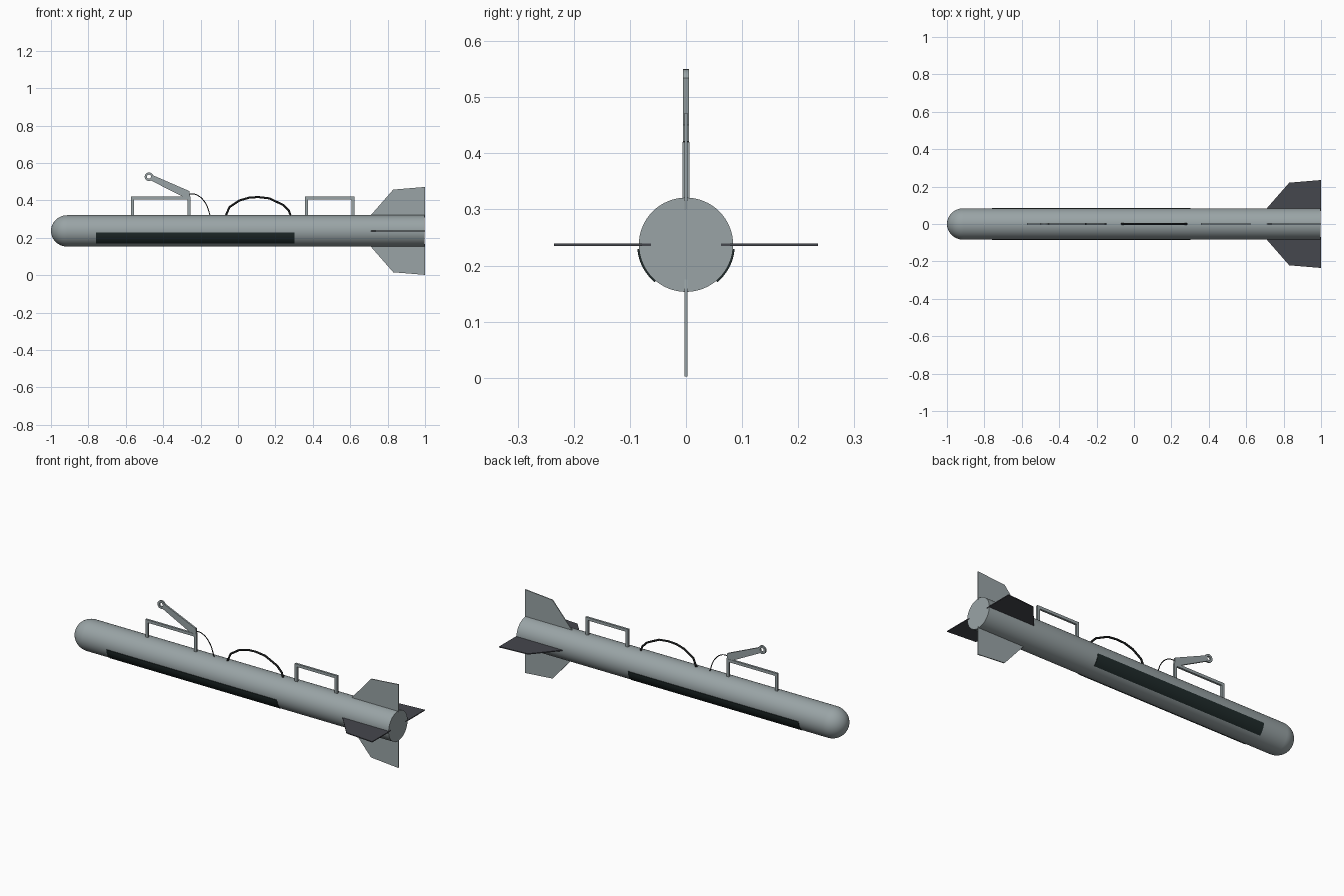
import bpy, bmesh, math
from mathutils import Vector, Matrix

if "Cube" in bpy.data.objects:
    bpy.data.objects.remove(bpy.data.objects["Cube"])

AXIS = 0.237      # height of the hull centre line
RADIUS = 0.084


def material(name, rgb):
    m = bpy.data.materials.new(name)
    m.use_nodes = True
    m.diffuse_color = (*rgb, 1)
    m.node_tree.nodes["Principled BSDF"].inputs["Base Color"].default_value = (*rgb, 1)
    return m


GREY = material("hull grey", (0.32, 0.37, 0.38))
CHARCOAL = material("fin charcoal", (0.06, 0.063, 0.075))
PANEL = material("panel dark green", (0.014, 0.024, 0.024))
BLACK = material("cable black", (0.01, 0.011, 0.011))


def finish(name, bm, mat, smooth=False):
    bmesh.ops.remove_doubles(bm, verts=bm.verts, dist=1e-5)
    bmesh.ops.recalc_face_normals(bm, faces=bm.faces)
    me = bpy.data.meshes.new(name)
    bm.to_mesh(me)
    bm.free()
    ob = bpy.data.objects.new(name, me)
    bpy.context.collection.objects.link(ob)
    me.materials.append(mat)
    if smooth:
        bpy.ops.object.select_all(action='DESELECT')
        ob.select_set(True)
        bpy.context.view_layer.objects.active = ob
        bpy.ops.object.shade_smooth_by_angle(angle=math.radians(35))
    return ob


def lathe(name, points, axis, centre, mat, steps=64, closed=False):
    """Spin a profile of (x, y, z) points all the way round an axis."""
    bm = bmesh.new()
    vs = [bm.verts.new(p) for p in points]
    edges = [bm.edges.new(pair) for pair in zip(vs, vs[1:])]
    if closed:
        edges.append(bm.edges.new((vs[-1], vs[0])))
    bmesh.ops.spin(bm, geom=vs + edges, cent=centre, axis=axis,
                   angle=math.tau, steps=steps)
    return finish(name, bm, mat, smooth=True)


def plate(name, outline, thickness, mat, turn=0):
    """Extrude an x-z outline across y, then turn it about the hull axis."""
    bm = bmesh.new()
    face = bm.faces.new([bm.verts.new((x, -thickness / 2, z)) for x, z in outline])
    new = bmesh.ops.extrude_face_region(bm, geom=[face])["geom"]
    bmesh.ops.translate(bm, vec=(0, thickness, 0),
                        verts=[v for v in new if isinstance(v, bmesh.types.BMVert)])
    bmesh.ops.rotate(bm, cent=(0, 0, AXIS), verts=bm.verts,
                     matrix=Matrix.Rotation(turn, 3, 'X'))
    return finish(name, bm, mat)


def cable(name, points, radius, mat, kind='POLY'):
    cu = bpy.data.curves.new(name, 'CURVE')
    cu.dimensions = '3D'
    cu.bevel_depth = radius
    cu.bevel_resolution = 2
    cu.use_fill_caps = True
    sp = cu.splines.new(kind)
    if kind == 'BEZIER':
        sp.bezier_points.add(len(points) - 1)
        for bp, (x, z) in zip(sp.bezier_points, points):
            bp.co = (x, 0, z)
            bp.handle_left_type = bp.handle_right_type = 'AUTO'
    else:
        sp.points.add(len(points) - 1)
        for p, (x, z) in zip(sp.points, points):
            p.co = (x, 0, z, 1)
    cu.materials.append(mat)
    ob = bpy.data.objects.new(name, cu)
    bpy.context.collection.objects.link(ob)
    return ob


# Hull: rounded nose, straight tube, flat tail
nose = [(-0.912 - 0.088 * math.cos(a), 0, AXIS + RADIUS * math.sin(a))
        for a in (math.pi / 2 * i / 12 for i in range(13))]
lathe("hull", nose + [(0.997, 0, AXIS + RADIUS), (0.997, 0, AXIS)],
      (1, 0, 0), (0, 0, AXIS), GREY)

# Four tail fins, the level pair darker
fin = [(0.64, AXIS + 0.02), (0.64, AXIS + 0.07), (0.71, AXIS + RADIUS),
       (0.83, AXIS + 0.221), (1.0, AXIS + 0.235), (1.0, AXIS + RADIUS - 0.004),
       (0.99, AXIS + 0.02)]
for i, side in enumerate(("top", "right", "bottom", "left")):
    plate(side + "_fin", fin, 0.005, CHARCOAL if i % 2 else GREY, i * math.pi / 2)

# Curved side panels wrapped on the lower flanks
for side, sign in (("left", 1), ("right", -1)):
    bm = bmesh.new()
    ring = []
    for r, order in ((0.087, 1), (0.082, -1)):
        for i in list(range(13))[::order]:
            a = math.radians(-5 - 45 * i / 12)
            ring.append((sign * r * math.cos(a), AXIS + r * math.sin(a)))
    front, back = ([bm.verts.new((x, y, z)) for y, z in ring] for x in (-0.76, 0.302))
    n = len(ring)
    for i in range(n):
        j = (i + 1) % n
        bm.faces.new((front[i], front[j], back[j], back[i]))
    for loop in (front, back):
        for i in range(n // 2 - 1):
            bm.faces.new((loop[i], loop[i + 1], loop[n - 2 - i], loop[n - 1 - i]))
    finish(side + "_side_panel", bm, PANEL, smooth=True)

# Square-bar carrying handles
for name, x0, x1 in (("front_handle", -0.573, -0.255), ("rear_handle", 0.357, 0.622)):
    t, foot, top = 0.016, 0.31, 0.42
    plate(name, [(x0, foot), (x0, top), (x1, top), (x1, foot), (x1 - t, foot),
                 (x1 - t, top - t), (x0 + t, top - t), (x0 + t, foot)], 0.012, GREY)

# Lever arm with an eye at its tip
plate("lever_arm", [(-0.458, 0.536), (-0.26, 0.45), (-0.256, 0.412),
                    (-0.3, 0.422), (-0.466, 0.507)], 0.010, GREY)
eye = Vector((-0.476, 0, 0.527))
lathe("lever_eye", [eye + Vector((r, y, 0)) for r, y in
                    ((0.011, -0.005), (0.023, -0.005), (0.023, 0.005), (0.011, 0.005))],
      (0, 1, 0), eye, GREY, steps=24, closed=True)

# Thin trigger wire and thick arched cable
cable("trigger_wire", [(-0.265, 0.436), (-0.222, 0.43), (-0.178, 0.392), (-0.147, 0.315)],
      0.0025, BLACK, 'BEZIER')
cable("arched_cable", [(-0.068, 0.312), (-0.046, 0.364), (0.008, 0.4), (0.06, 0.415),
                       (0.108, 0.418), (0.168, 0.411), (0.243, 0.375), (0.272, 0.345),
                       (0.284, 0.312)], 0.0055, BLACK)
